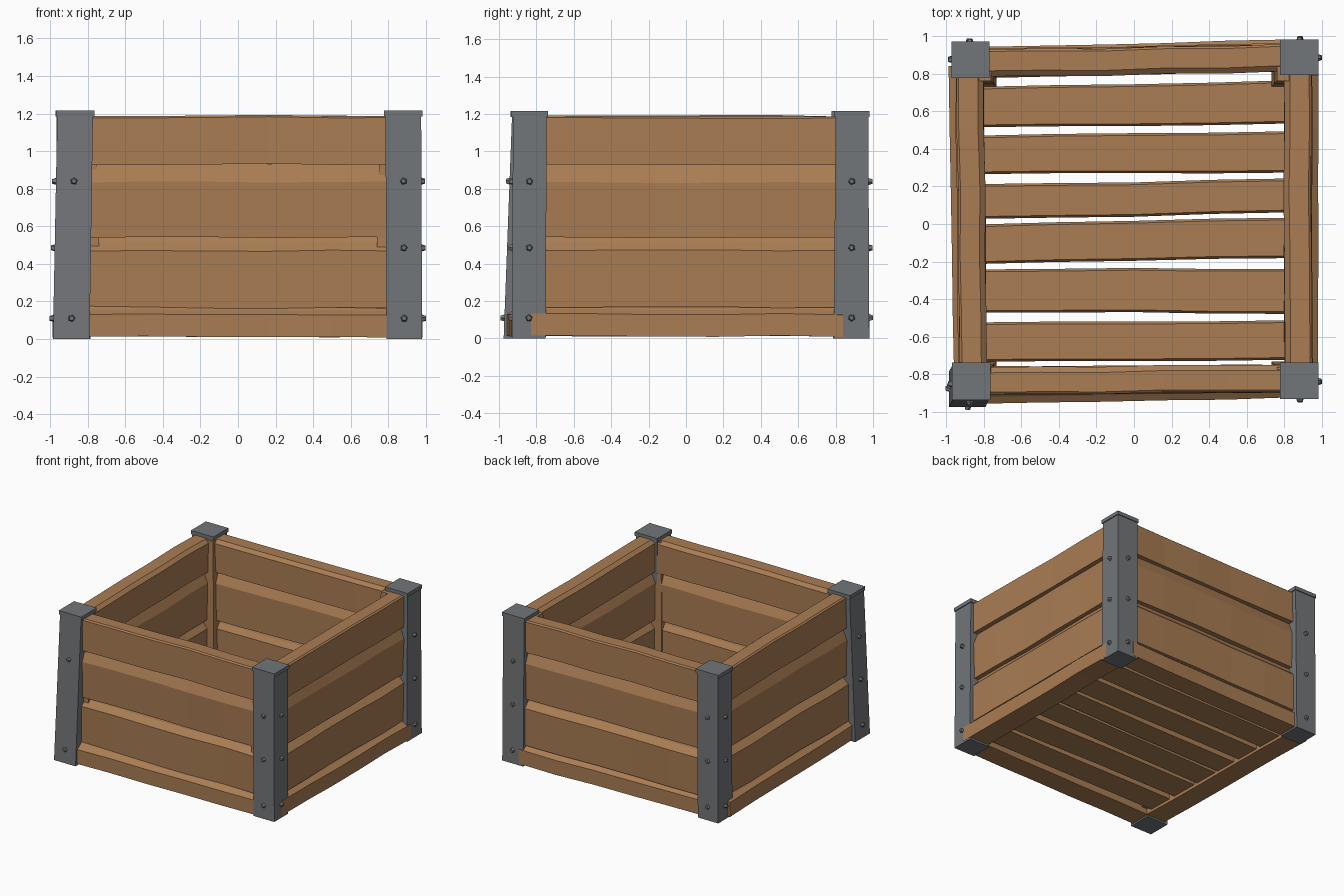
import bpy, bmesh, math, random
from mathutils import Vector, Matrix

if "Cube" in bpy.data.objects:
    bpy.data.objects.remove(bpy.data.objects["Cube"])

random.seed(4)


def material(name, rgb):
    m = bpy.data.materials.new(name)
    m.diffuse_color = (*rgb, 1)
    m.use_nodes = True
    m.node_tree.nodes["Principled BSDF"].inputs["Base Color"].default_value = m.diffuse_color
    return m


WOOD = material("brown wood", (0.40, 0.205, 0.088))
METAL = material("grey metal", (0.17, 0.18, 0.19))


def finish(name, bm, mat):
    bmesh.ops.recalc_face_normals(bm, faces=bm.faces[:])
    me = bpy.data.meshes.new(name)
    bm.to_mesh(me)
    bm.free()
    me.materials.append(mat)
    ob = bpy.data.objects.new(name, me)
    bpy.context.collection.objects.link(ob)
    return ob


def loft(name, rings, mat):
    """Skin a list of closed rings and cap both ends."""
    bm = bmesh.new()
    vs = [[bm.verts.new(p) for p in r] for r in rings]
    n = len(vs[0])
    for a, b in zip(vs, vs[1:]):
        for i in range(n):
            bm.faces.new((a[i], a[(i + 1) % n], b[(i + 1) % n], b[i]))
    bm.faces.new(vs[0])
    bm.faces.new(vs[-1])
    return finish(name, bm, mat)


def board(name, a, b, profile, wobble, steps=5):
    """Sweep an (inward, height) profile along a to b with hand-cut waviness."""
    a, b = Vector((*a, 0)), Vector((*b, 0))
    d = (b - a).normalized()
    inward = Vector((-d.y, d.x, 0))
    rings = []
    for i in range(steps + 1):
        p = a.lerp(b, i / steps)
        o, h = random.uniform(-wobble, wobble), random.uniform(-wobble, wobble)
        rings.append([p + inward * (u + o) + Vector((0, 0, max(0.004, z + h)))
                      for u, z in profile])
    loft(name, rings, WOOD)


def rect(x0, x1, y0, y1, z):
    return [(x0, y0, z), (x1, y0, z), (x1, y1, z), (x0, y1, z)]


# Walls: outer line of the planks, counter-clockwise so inward is on the left
walls = {
    "front": ((-0.83, -0.905), (0.83, -0.895), 0.055, 0.030),
    "right": ((0.945, -0.83), (0.945, 0.84), 0.035, 0.035),
    "back": ((0.83, 0.955), (-0.83, 0.925), 0.025, 0.020),
    "left": ((-0.945, 0.84), (-0.93, -0.83), 0.045, 0.030),
}
T = 0.145
for side, (a, b, out0, out1) in walls.items():
    # Top, middle and lower planks; lower ones have sloped top edges
    board(side + "_top_plank", a, b,
          [(0, 0.93), (0, 1.18), (0.012, 1.19), (T - 0.03, 1.19), (T, 1.165), (T, 0.93)], 0.005)
    board(side + "_middle_plank", a, b,
          [(0.01, 0.54), (0, 0.835), (0.04, 0.935), (T - 0.045, 0.935), (T, 0.84), (T, 0.54)], 0.004)
    board(side + "_lower_plank", a, b,
          [(0, 0.165), (-0.005, 0.47), (0.04, 0.515), (0.055, 0.56),
           (T - 0.05, 0.56), (T - 0.03, 0.51), (T, 0.47), (T, 0.165)], 0.004)
    # Base rail standing proud of the planks
    av, bv = Vector(a), Vector(b)
    d = (bv - av).normalized()
    outward = Vector((d.y, -d.x))
    board(side + "_base_rail", av + outward * out0, bv + outward * out1,
          [(0, 0.012), (0, 0.13), (0.035, 0.155), (0.06, 0.18),
           (T, 0.18), (T + out1, 0.14), (T + out1, 0.012)], 0.004)

# Floor slats: y bounds at the left end and the right end
slats = [(0.515, 0.73, 0.535, 0.765), (0.265, 0.47, 0.275, 0.495),
         (0.025, 0.21, 0.06, 0.24), (-0.21, 0.0, -0.18, 0.035),
         (-0.47, -0.24, -0.475, -0.235), (-0.735, -0.525, -0.725, -0.515)]
for i, (l0, l1, r0, r1) in enumerate(slats):
    rings = []
    for k in range(5):
        t = k / 4
        x = -0.85 + 1.70 * t
        j = random.uniform(-0.004, 0.004)
        y0, y1 = l0 + (r0 - l0) * t + j, l1 + (r1 - l1) * t + j
        rings.append([(x, y0, 0.035), (x, y0, 0.105), (x, y0 + 0.012, 0.12),
                      (x, y1 - 0.012, 0.12), (x, y1, 0.105), (x, y1, 0.035)])
    loft(f"floor_slat_{i + 1}", rings, WOOD)

# Corner posts: (x0, x1, y0, y1) at the foot and at the top
posts = {
    "front_left": ((-0.985, -0.79, -0.975, -0.785), (-0.962, -0.772, -0.93, -0.745)),
    "front_right": ((0.79, 0.98, -0.93, -0.75), (0.785, 0.975, -0.925, -0.745)),
    "back_left": ((-0.97, -0.785, 0.785, 0.968), (-0.965, -0.775, 0.785, 0.965)),
    "back_right": ((0.79, 0.98, 0.79, 0.98), (0.785, 0.975, 0.80, 0.975)),
}


def nail(name, loc, direction):
    """Rough five-sided nail head pointing out of the post."""
    bm = bmesh.new()
    bmesh.ops.create_cone(bm, cap_ends=True, segments=5, radius1=0.026,
                          radius2=0.013, depth=0.04)
    rot = Vector(direction).to_track_quat('Z', 'Y').to_matrix().to_4x4()
    spin = Matrix.Rotation(random.uniform(0, 6), 4, 'Z')
    bm.transform(Matrix.Translation(loc) @ rot @ spin)
    finish(name, bm, METAL)


for name, (f, t) in posts.items():
    sx = -1 if f[0] < 0 else 1
    sy = -1 if f[2] < 0 else 1
    loft(name + "_metal_post", [rect(*f, 0), rect(*t, 1.195)], METAL)
    g = 0.007
    loft(name + "_metal_cap",
         [rect(t[0] - g, t[1] + g, t[2] - g, t[3] + g, z) for z in (1.185, 1.215)], METAL)

    # Wooden post lining the inside corner
    def inner(v, z):
        x, y = sorted((sx * v, sx * 0.88)), sorted((sy * v, sy * 0.88))
        return rect(*x, *y, z)
    loft(name + "_inner_post", [inner(0.732, 0.06), inner(0.745, 0.8), inner(0.762, 1.184)], WOOD)

    # Nails on both outer faces
    for i, z in enumerate((0.11, 0.485, 0.84)):
        k = z / 1.2
        x0, x1, y0, y1 = [p + (q - p) * k for p, q in zip(f, t)]
        xo, yo = (x0 if sx < 0 else x1), (y0 if sy < 0 else y1)
        if not (name == "front_left" and i == 1):
            nail(f"{name}_face_nail_{i + 1}", ((x0 + x1) / 2, yo, z), (0, sy, 0))
        nail(f"{name}_side_nail_{i + 1}", (xo, (y0 + y1) / 2, z), (sx, 0, 0))
